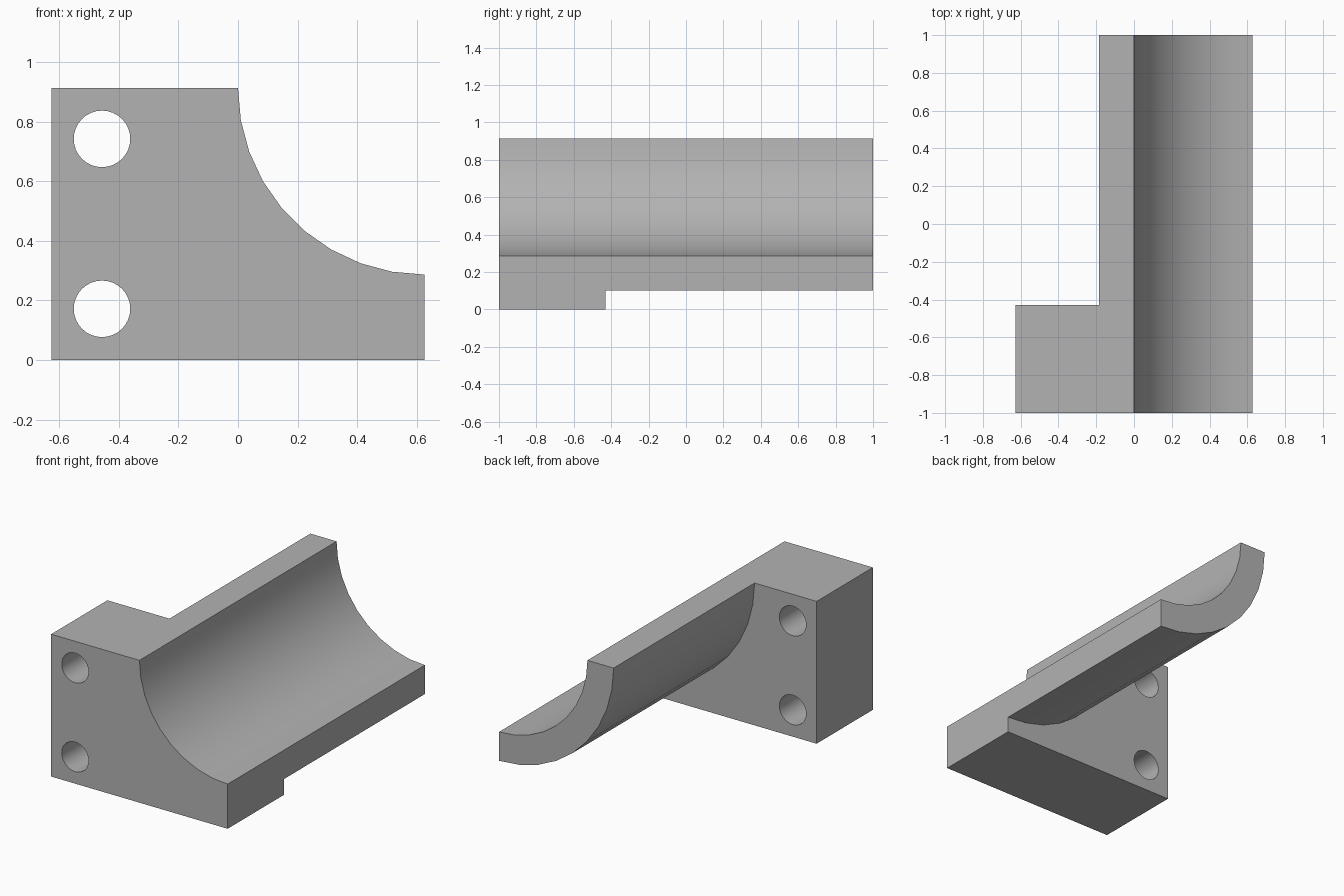
import bpy, bmesh
from math import sin, cos, pi, radians

cube = bpy.data.objects.get("Cube")
if cube:
    bpy.data.objects.remove(cube, do_unlink=True)

HALF = 0.627           # half the width
TOP = 0.914            # overall height
R_IN, R_OUT = 0.627, 0.813
FRONT, STEP, BACK = -1.0, -0.43, 1.0

grey = bpy.data.materials.new("plain grey")
grey.use_nodes = True
colour = (0.45, 0.45, 0.45, 1)
grey.diffuse_color = colour
grey.node_tree.nodes["Principled BSDF"].inputs["Base Color"].default_value = colour


def arc(cx, cz, r, start, end, n):
    """Points on an arc in the x-z plane, angles in degrees."""
    angles = [radians(start + (end - start) * i / n) for i in range(n + 1)]
    return [(cx + r * cos(a), cz + r * sin(a)) for a in angles]


def extrude(name, profile, y0, y1):
    """Solid made by sweeping an x-z profile along y."""
    bm = bmesh.new()
    face = bm.faces.new([bm.verts.new((x, y0, z)) for x, z in profile])
    side = bmesh.ops.extrude_face_region(bm, geom=[face])
    moved = [v for v in side["geom"] if isinstance(v, bmesh.types.BMVert)]
    bmesh.ops.translate(bm, vec=(0, y1 - y0, 0), verts=moved)
    bmesh.ops.recalc_face_normals(bm, faces=bm.faces)
    mesh = bpy.data.meshes.new(name)
    bm.to_mesh(mesh)
    bm.free()
    mesh.materials.append(grey)
    ob = bpy.data.objects.new(name, mesh)
    bpy.context.collection.objects.link(ob)
    return ob


def boolean(ob, other, operation):
    """Apply a boolean and discard the helper."""
    mod = ob.modifiers.new(operation.lower(), "BOOLEAN")
    mod.operation, mod.object, mod.solver = operation, other, "EXACT"
    bpy.ops.object.select_all(action="DESELECT")
    bpy.context.view_layer.objects.active = ob
    ob.select_set(True)
    bpy.ops.object.modifier_apply(modifier=mod.name)
    bpy.data.objects.remove(other, do_unlink=True)


# Mounting block with a concave quarter-round corner
trough = arc(HALF, TOP, R_IN, 180, 270, 9)
block = extrude("cradle_bracket",
                trough + [(HALF, 0), (-HALF, 0), (-HALF, TOP)], FRONT, STEP)

# Quarter-round trough running to the back
shell = extrude("trough_shell",
                trough + arc(HALF, TOP, R_OUT, 270, 180, 9), STEP, BACK)
boolean(block, shell, "UNION")

# Two bolt holes through the block
for z in (0.172, 0.743):
    drill = extrude("bolt_hole_cutter", arc(-0.457, z, 0.095, 0, 348.75, 31),
                    FRONT - 0.1, STEP + 0.1)
    drill.hide_render = True
    boolean(block, drill, "DIFFERENCE")

# Merge coplanar faces across the joint, then smooth the curved surfaces
bm = bmesh.new()
bm.from_mesh(block.data)
bmesh.ops.remove_doubles(bm, verts=bm.verts, dist=0.0001)
bmesh.ops.dissolve_limit(bm, angle_limit=radians(0.5), verts=bm.verts, edges=bm.edges)
bm.to_mesh(block.data)
bm.free()
bpy.ops.object.select_all(action="DESELECT")
block.select_set(True)
bpy.context.view_layer.objects.active = block
bpy.ops.object.shade_smooth_by_angle(angle=radians(30))
